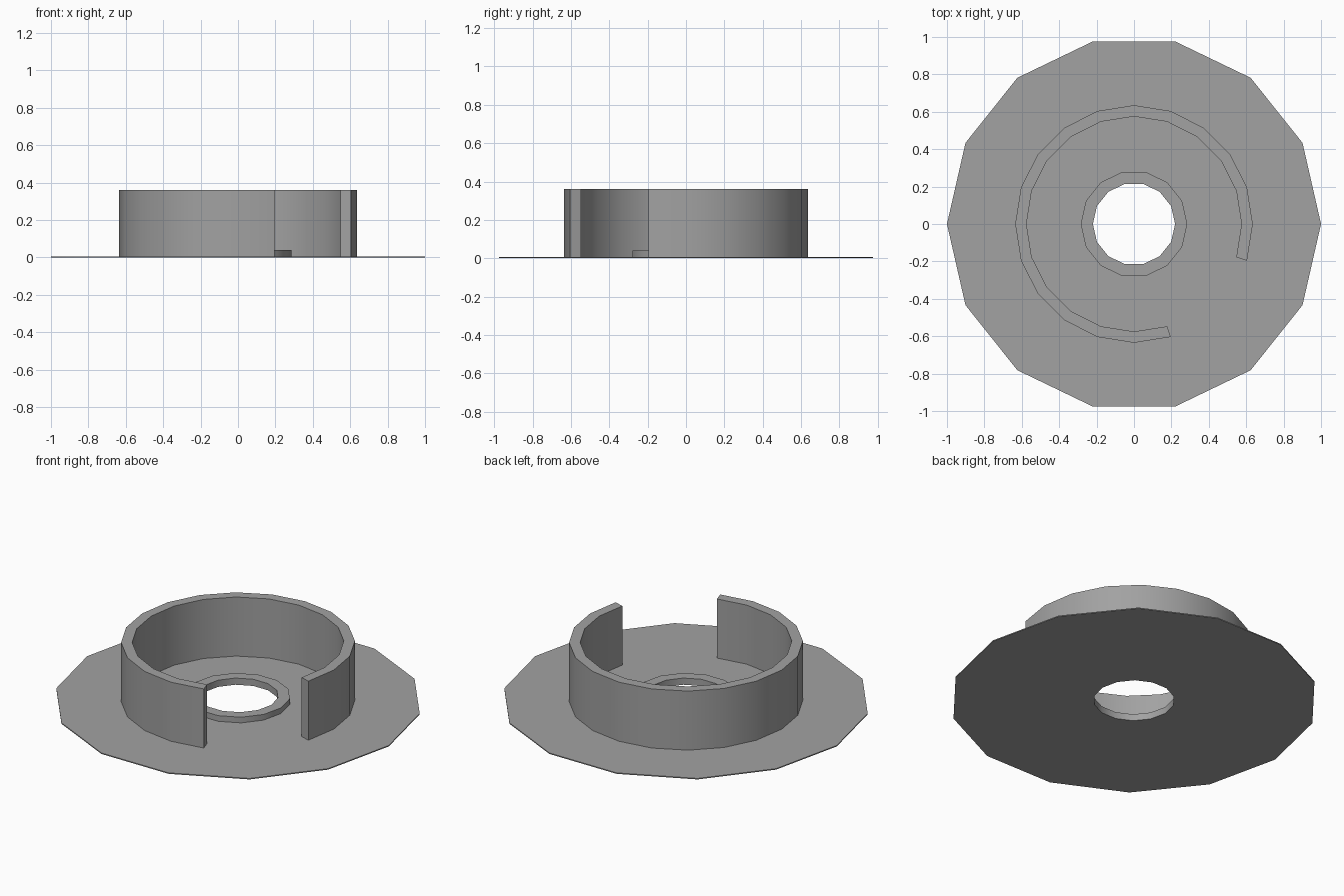
import bpy
import bmesh
from math import cos, sin, radians, tau

cube = bpy.data.objects.get("Cube")
if cube:
    bpy.data.objects.remove(cube)

GREY = (0.36, 0.36, 0.36, 1)
grey = bpy.data.materials.new("plain grey")
grey.use_nodes = True
grey.diffuse_color = GREY
grey.node_tree.nodes["Principled BSDF"].inputs["Base Color"].default_value = GREY


def band(name, inner, outer, bottom, top, sides, start=0, steps=None):
    """Rectangular section swept around z, closed or left open after some steps."""
    closed = steps is None
    count = sides if closed else steps + 1
    section = [(inner, bottom), (outer, bottom), (outer, top), (inner, top)]
    bm = bmesh.new()
    rings = []
    for i in range(count):
        a = radians(start) + tau * i / sides
        rings.append([bm.verts.new((r * cos(a), r * sin(a), z)) for r, z in section])
    for i in range(count if closed else steps):
        here, following = rings[i], rings[(i + 1) % count]
        for k in range(4):
            n = (k + 1) % 4
            bm.faces.new((here[k], here[n], following[n], following[k]))
    if not closed:
        bm.faces.new(rings[0])
        bm.faces.new(rings[-1])
    bmesh.ops.recalc_face_normals(bm, faces=bm.faces)
    mesh = bpy.data.meshes.new(name)
    bm.to_mesh(mesh)
    bm.free()
    mesh.materials.append(grey)
    obj = bpy.data.objects.new(name, mesh)
    bpy.context.collection.objects.link(obj)
    bpy.ops.object.select_all(action="DESELECT")
    obj.select_set(True)
    bpy.context.view_layer.objects.active = obj
    bpy.ops.object.shade_smooth_by_angle(angle=radians(30))
    return obj


BASE_TOP = 0.006
# Thin flange with a central hole
band("base_plate", 0.22, 1.0, 0, BASE_TOP, 14)
# Low raised lip around the hole
band("hole_rim", 0.22, 0.285, BASE_TOP, 0.04, 14)
# Tall curved wall, open towards the front left
band("curved_wall", 0.575, 0.635, BASE_TOP, 0.36, 20, start=-18, steps=17)
